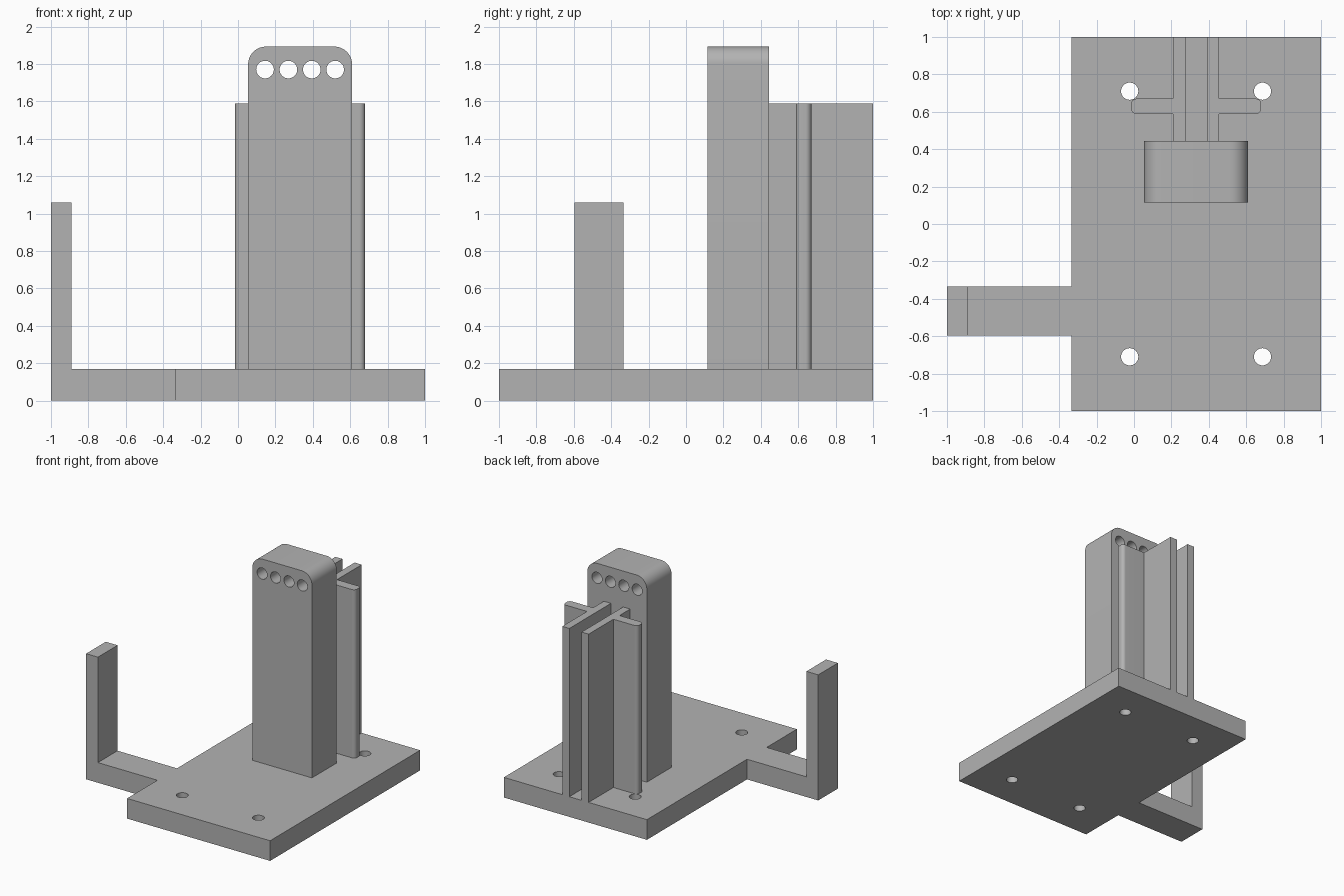
import bpy
import bmesh
import math
from mathutils import Matrix, Vector

cube = bpy.data.objects.get("Cube")
if cube:
    bpy.data.objects.remove(cube, do_unlink=True)

grey = bpy.data.materials.new("plain grey")
grey.use_nodes = True
colour = (0.45, 0.45, 0.45, 1)
grey.diffuse_color = colour
grey.node_tree.nodes["Principled BSDF"].inputs["Base Color"].default_value = colour


def finish(name, bm):
    bmesh.ops.recalc_face_normals(bm, faces=bm.faces)
    mesh = bpy.data.meshes.new(name)
    bm.to_mesh(mesh)
    bm.free()
    mesh.materials.append(grey)
    obj = bpy.data.objects.new(name, mesh)
    bpy.context.collection.objects.link(obj)
    return obj


def prism(name, outline, offset):
    """Closed outline of 3D points, extruded along offset."""
    bm = bmesh.new()
    face = bm.faces.new([bm.verts.new(p) for p in outline])
    ext = bmesh.ops.extrude_face_region(bm, geom=[face], use_keep_orig=True)
    moved = [g for g in ext["geom"] if isinstance(g, bmesh.types.BMVert)]
    bmesh.ops.translate(bm, verts=moved, vec=Vector(offset))
    return finish(name, bm)


def block(name, x, y, z):
    outline = [(x[0], y[0], z[0]), (x[1], y[0], z[0]), (x[1], y[1], z[0]), (x[0], y[1], z[0])]
    return prism(name, outline, (0, 0, z[1] - z[0]))


def arc(cx, cy, r, start, steps=10):
    """Quarter circle, counter-clockwise from the start angle."""
    angles = [math.radians(start + 90 * i / steps) for i in range(steps + 1)]
    return [(cx + r * math.cos(a), cy + r * math.sin(a)) for a in angles]


def drill(obj, centres, radius, depth, turn):
    """Cut a row of round holes through a part."""
    bm = bmesh.new()
    for c in centres:
        bmesh.ops.create_cone(bm, cap_ends=True, segments=40, radius1=radius, radius2=radius,
                              depth=depth, matrix=Matrix.Translation(c) @ turn)
    cutter = finish("hole_cutter", bm)
    cutter.hide_render = True
    mod = obj.modifiers.new("holes", "BOOLEAN")
    mod.operation = "DIFFERENCE"
    mod.solver = "EXACT"
    mod.object = cutter
    select(obj)
    bpy.ops.object.modifier_apply(modifier=mod.name)
    bpy.data.objects.remove(cutter, do_unlink=True)


def select(obj):
    bpy.ops.object.select_all(action="DESELECT")
    obj.select_set(True)
    bpy.context.view_layer.objects.active = obj


def smooth(obj):
    select(obj)
    bpy.ops.object.shade_smooth_by_angle(angle=math.radians(30))


BASE = 0.17
FIN_TOP = 1.59
MID = 0.332   # centre line of the tower and fins

# Base plate with four screw holes
base = block("base_plate", (-0.335, 1), (-1, 1), (0, BASE))
drill(base, [(MID + sx * 0.355, sy * 0.71, BASE / 2) for sx in (-1, 1) for sy in (-1, 1)],
      0.046, 0.6, Matrix.Identity(4))
smooth(base)

# L-shaped side arm
profile = [(-1, 0), (-0.335, 0), (-0.335, BASE), (-0.89, BASE), (-0.89, 1.06), (-1, 1.06)]
prism("side_arm", [(x, -0.597, z) for x, z in profile], (0, 0.262, 0))

# Tower with rounded top corners and a row of holes
half, top, r = 0.278, 1.893, 0.095
profile = [(MID - half, BASE), (MID + half, BASE)]
profile += arc(MID + half - r, top - r, r, 0) + arc(MID - half + r, top - r, r, 90)
tower = prism("tower", [(x, 0.115, z) for x, z in profile], (0, 0.33, 0))
drill(tower, [(MID + (i - 1.5) * 0.125, 0.28, 1.77) for i in range(4)],
      0.047, 0.8, Matrix.Rotation(math.pi / 2, 4, "X"))
smooth(tower)

# Paired rear fins, each with a round-edged wing
for side, label in ((-1, "right"), (1, "left")):
    block(label + "_fin", sorted((MID + side * 0.057, MID + side * 0.123)),
          (0.445, 1), (BASE, FIN_TOP))
    tip, r = 0.348, 0.03
    shape = [(0.123, 0.588)] + arc(tip - r, 0.588 + r, r, 270) + arc(tip - r, 0.67 - r, r, 0)
    shape.append((0.123, 0.67))
    wing = prism(label + "_wing", [(MID + side * x, y, BASE) for x, y in shape],
                 (0, 0, FIN_TOP - BASE))
    smooth(wing)
